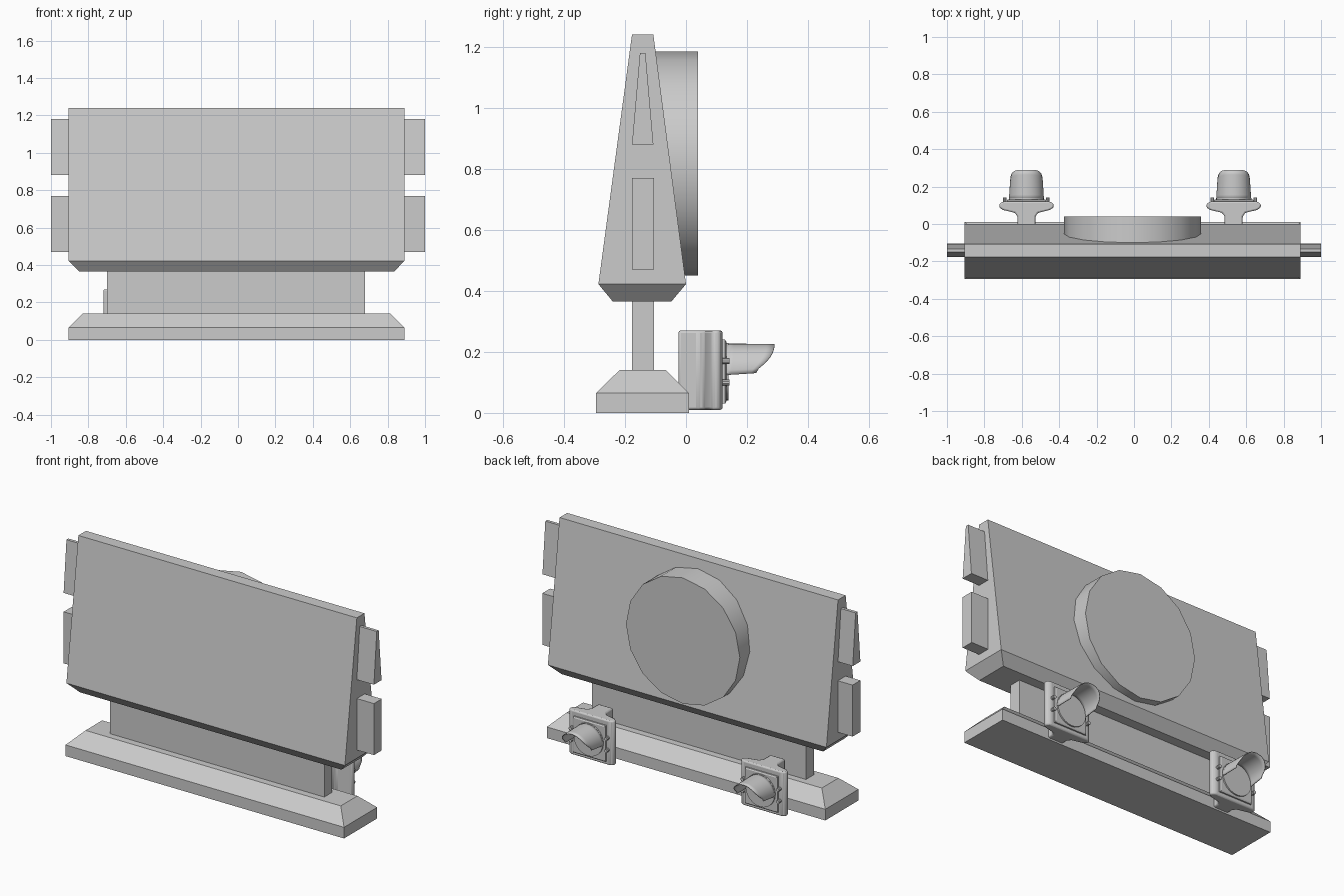
import bpy, bmesh
from math import pi, sin, cos
from mathutils import Matrix

if "Cube" in bpy.data.objects:
    bpy.data.objects.remove(bpy.data.objects["Cube"], do_unlink=True)

grey = bpy.data.materials.new("plain_grey")
grey.use_nodes = True
grey.diffuse_color = (0.6, 0.6, 0.6, 1)
grey.node_tree.nodes["Principled BSDF"].inputs["Base Color"].default_value = grey.diffuse_color


def finish(name, bm, smooth=False):
    bmesh.ops.recalc_face_normals(bm, faces=bm.faces)
    mesh = bpy.data.meshes.new(name)
    bm.to_mesh(mesh)
    bm.free()
    mesh.materials.append(grey)
    ob = bpy.data.objects.new(name, mesh)
    bpy.context.collection.objects.link(ob)
    if smooth:
        bpy.ops.object.select_all(action='DESELECT')
        ob.select_set(True)
        bpy.context.view_layer.objects.active = ob
        bpy.ops.object.shade_smooth_by_angle()
    return ob


def loft(name, rings, smooth=False):
    """Skin closed rings of points and cap both ends."""
    bm = bmesh.new()
    loops = [[bm.verts.new(p) for p in ring] for ring in rings]
    n = len(loops[0])
    for a, b in zip(loops, loops[1:]):
        for i in range(n):
            j = (i + 1) % n
            bm.faces.new((a[i], a[j], b[j], b[i]))
    bm.faces.new(loops[0])
    bm.faces.new(loops[-1])
    return finish(name, bm, smooth)


def stack(name, levels):
    """Solid through rectangles given as (z, x0, x1, y0, y1)."""
    return loft(name, [[(x0, y0, z), (x1, y0, z), (x1, y1, z), (x0, y1, z)]
                       for z, x0, x1, y0, y1 in levels])


def disc(name, x, z, radius, y0, y1, sides):
    """Cylinder along y."""
    bm = bmesh.new()
    place = Matrix.Translation((x, (y0 + y1) / 2, z)) @ Matrix.Rotation(pi / 2, 4, 'X')
    bmesh.ops.create_cone(bm, cap_ends=True, segments=sides, radius1=radius,
                          radius2=radius, depth=y1 - y0, matrix=place)
    return finish(name, bm, True)


# Base, wall and tapering panel
LEFT, RIGHT = -0.905, 0.89
stack("base", [(0, LEFT, RIGHT, -0.295, 0.01),
               (0.065, LEFT, RIGHT, -0.295, 0.01),
               (0.14, LEFT + 0.075, RIGHT - 0.075, -0.218, -0.065)])
stack("support_wall", [(0.13, -0.7, 0.68, -0.177, -0.105),
                       (0.38, -0.7, 0.68, -0.177, -0.105)])
stack("panel", [(0.365, LEFT + 0.055, RIGHT - 0.055, -0.24, -0.048),
                (0.422, LEFT, RIGHT, -0.287, 0),
                (1.24, LEFT, RIGHT, -0.177, -0.107)])

# Side blocks: tapered above, square below
for side, x0, x1 in (("right", -1, LEFT + 0.02), ("left", RIGHT - 0.02, 1)):
    stack(side + "_upper_block", [(0.88, x0, x1, -0.177, -0.107),
                                  (1.18, x0, x1, -0.151, -0.133)])
    stack(side + "_lower_block", [(0.47, x0, x1, -0.177, -0.105),
                                  (0.77, x0, x1, -0.177, -0.105)])

# Round drum on the back
disc("back_drum", -0.008, 0.818, 0.367, -0.125, 0.04, 16)


def hood(name, cx, cz):
    """Half tube whose lower edges sweep up toward the tip."""
    bm = bmesh.new()
    rows, steps = 20, 6
    grid = []
    for i in range(rows + 1):
        a = -0.1 + (pi + 0.2) * i / rows
        end = 0.29 - 0.06 * (1 - max(0, sin(a))) ** 2
        row = []
        for j in range(steps + 1):
            t = j / steps
            r = 0.092 - 0.007 * t
            lift = 0.006 * t
            row.append(bm.verts.new((cx + r * cos(a), 0.13 + (end - 0.13) * t,
                                     cz + r * sin(a) + lift)))
        grid.append(row)
    for a, b in zip(grid, grid[1:]):
        for j in range(steps):
            bm.faces.new((a[j], a[j + 1], b[j + 1], b[j]))
    ob = finish(name, bm, True)
    shell = ob.modifiers.new("thickness", 'SOLIDIFY')
    shell.thickness = 0.004
    shell.offset = 0


# Signal lamps: T-shaped housing, door, lens, hood and latches
HALF = [(0.048, -0.025), (0.048, 0.04), (0.062, 0.06), (0.125, 0.075),
        (0.145, 0.088), (0.145, 0.108), (0.125, 0.12)]
for side, cx in (("right", -0.575), ("left", 0.533)):
    outline = HALF + [(-x, y) for x, y in reversed(HALF)]
    housing = loft(side + "_lamp_housing",
                   [[(cx + x, y, z) for x, y in outline] for z in (0.01, 0.27)], True)
    bevel = housing.modifiers.new("soft_edges", 'BEVEL')
    bevel.width = 0.008
    bevel.segments = 2
    bevel.limit_method = 'ANGLE'
    loft(side + "_lamp_door", [[(cx + sx * w, y, 0.135 + sz * w)
                                for sx, sz in ((-1, -1), (1, -1), (1, 1), (-1, 1))]
                               for y, w in ((0.11, 0.105), (0.128, 0.105), (0.132, 0.098))])
    disc(side + "_lamp_lens", cx, 0.135, 0.094, 0.12, 0.14, 24)
    hood(side + "_lamp_hood", cx, 0.133)
    for sx in (-1, 1):
        for z in (0.1, 0.17):
            disc(side + "_lamp_latch", cx + sx * 0.115, z, 0.01, 0.11, 0.142, 10)
